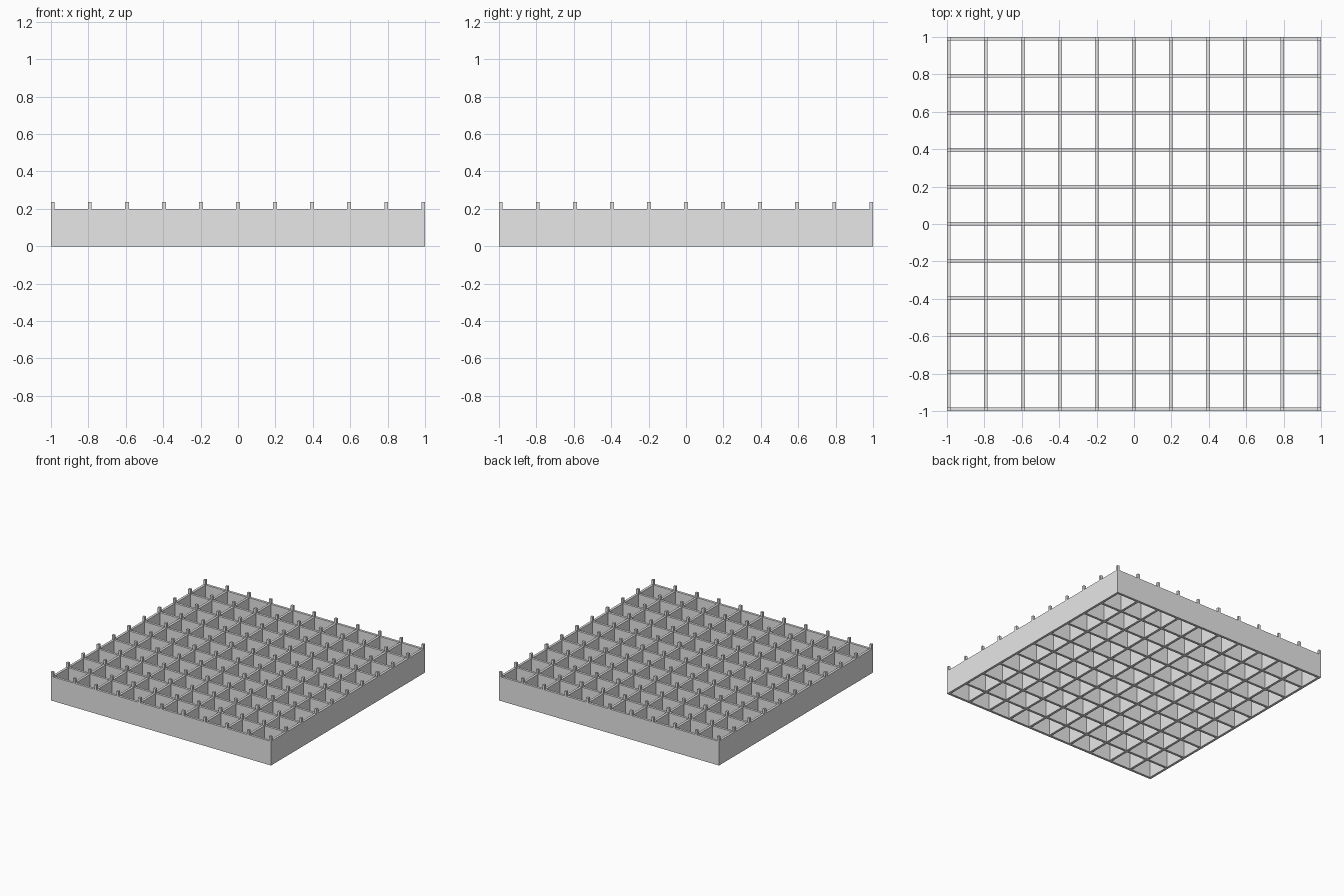
import bpy
import bmesh

cube = bpy.data.objects.get("Cube")
if cube:
    bpy.data.objects.remove(cube, do_unlink=True)

CELLS = 10
WALL = 0.0198          # wall thickness
PITCH = 0.198          # distance between wall centres
HEIGHT = 0.198         # wall height
PEG = 0.038            # peg height above the walls

grey = bpy.data.materials.new("light grey")
grey.use_nodes = True
colour = (0.8, 0.8, 0.8, 1.0)
grey.diffuse_color = colour
grey.node_tree.nodes["Principled BSDF"].inputs["Base Color"].default_value = colour

# Both edges of every wall, along one axis
lines = []
for i in range(CELLS + 1):
    centre = (i - CELLS / 2) * PITCH
    lines += [centre - WALL / 2, centre + WALL / 2]

bm = bmesh.new()
verts = [[bm.verts.new((x, y, 0)) for y in lines] for x in lines]

# Flat plan: wall strips and their crossings, cells left open
plan, crossings = [], []
for i in range(len(lines) - 1):
    for j in range(len(lines) - 1):
        if i % 2 and j % 2:
            continue
        face = bm.faces.new((verts[i][j], verts[i + 1][j],
                             verts[i + 1][j + 1], verts[i][j + 1]))
        plan.append(face)

# Raise the walls
raised = bmesh.ops.extrude_face_region(bm, geom=plan, use_keep_orig=True)["geom"]
bmesh.ops.translate(bm, vec=(0, 0, HEIGHT),
                    verts=[g for g in raised if isinstance(g, bmesh.types.BMVert)])
bmesh.ops.recalc_face_normals(bm, faces=bm.faces[:])

# Raise a square peg at every crossing
for face in bm.faces:
    xs = [v.co.x for v in face.verts]
    ys = [v.co.y for v in face.verts]
    small = max(max(xs) - min(xs), max(ys) - min(ys)) < WALL * 1.5
    if small and face.calc_center_median().z > HEIGHT * 0.9:
        crossings.append(face)
pegs = bmesh.ops.extrude_discrete_faces(bm, faces=crossings)["faces"]
bmesh.ops.translate(bm, vec=(0, 0, PEG),
                    verts=list({v for f in pegs for v in f.verts}))
bmesh.ops.recalc_face_normals(bm, faces=bm.faces[:])

mesh = bpy.data.meshes.new("grid_lattice")
bm.to_mesh(mesh)
bm.free()
mesh.materials.append(grey)
lattice = bpy.data.objects.new("grid_lattice", mesh)
bpy.context.collection.objects.link(lattice)
